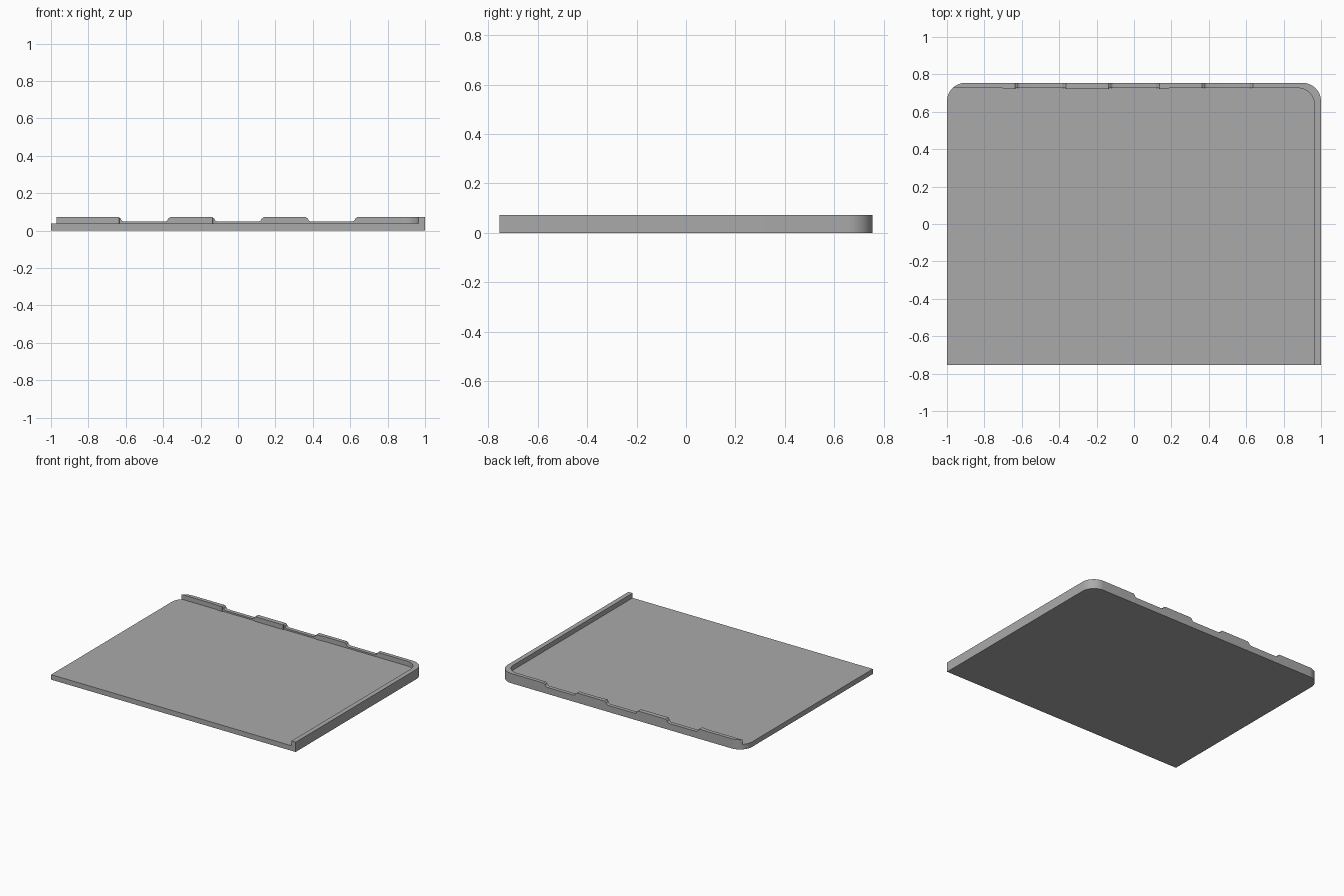
import bpy, bmesh, math

if "Cube" in bpy.data.objects:
    bpy.data.objects.remove(bpy.data.objects["Cube"])

W, D = 1.0, 0.755            # half width and half depth
FLOOR, RIM = 0.037, 0.072    # floor thickness and rim height
INNER_X, INNER_Y = 0.965, 0.727


def arc(cx, cy, r, start, end, n=14):
    return [(cx + r * math.cos(math.radians(start + (end - start) * i / n)),
             cy + r * math.sin(math.radians(start + (end - start) * i / n)))
            for i in range(n + 1)]


def prism(name, profile, low, high, along_y=False):
    """Extrude a flat profile along z, or an x-z profile along y."""
    bm = bmesh.new()
    put = (lambda p, h: (p[0], h, p[1])) if along_y else (lambda p, h: (p[0], p[1], h))
    face = bm.faces.new([bm.verts.new(put(p, low)) for p in profile])
    new = bmesh.ops.extrude_face_region(bm, geom=[face])['geom']
    shift = (0, high - low, 0) if along_y else (0, 0, high - low)
    bmesh.ops.translate(bm, vec=shift, verts=[v for v in new if isinstance(v, bmesh.types.BMVert)])
    bmesh.ops.recalc_face_normals(bm, faces=bm.faces)
    mesh = bpy.data.meshes.new(name)
    bm.to_mesh(mesh)
    bm.free()
    obj = bpy.data.objects.new(name, mesh)
    bpy.context.collection.objects.link(obj)
    return obj


def cut(target, cutter):
    cutter.hide_render = True
    mod = target.modifiers.new("cut", 'BOOLEAN')
    mod.operation, mod.solver, mod.object = 'DIFFERENCE', 'EXACT', cutter
    bpy.context.view_layer.objects.active = target
    bpy.ops.object.modifier_apply(modifier=mod.name)
    bpy.data.objects.remove(cutter)


# Tray body: square front corners, rounded back corners
R = 0.1
tray = prism("tray", [(-W, -D), (W, -D)] + arc(W - R, D - R, R, 0, 90)
             + arc(-W + R, D - R, R, 90, 180), 0, RIM)

# Recess leaves a rim on the right and back, slightly thicker at the tabs
lip = INNER_Y - 0.006
recess = ([(-1.2, -1), (INNER_X, -1)] + arc(INNER_X - 0.09, INNER_Y - 0.09, 0.09, 0, 90)
          + [(0.2, INNER_Y), (0.135, lip), (0.134, INNER_Y), (-0.134, INNER_Y),
             (-0.135, lip), (-0.365, lip), (-0.366, INNER_Y), (-0.634, INNER_Y),
             (-0.635, lip), (-0.72, INNER_Y), (-1.2, INNER_Y)])
cut(tray, prism("recess_cutter", recess, FLOOR, 0.2))

# Three notches with rounded lower corners in the back rim
half = [(0.137, 0.1), (0.137, RIM), (0.131, 0.067)] + arc(0.107, 0.068, 0.02, -10, -90, 6)
for x in (-0.5, 0, 0.5):
    notch = [(x + px, pz) for px, pz in half] + [(x - px, pz) for px, pz in reversed(half)]
    cut(tray, prism("notch_cutter", notch, 0.7, 0.8, along_y=True))

# Plain grey finish
grey = bpy.data.materials.new("grey")
grey.diffuse_color = (0.4, 0.4, 0.4, 1)
grey.use_nodes = True
grey.node_tree.nodes["Principled BSDF"].inputs["Base Color"].default_value = grey.diffuse_color
tray.data.materials.clear()
tray.data.materials.append(grey)
for p in tray.data.polygons:
    p.material_index = 0

bpy.context.view_layer.objects.active = tray
tray.select_set(True)
bpy.ops.object.shade_smooth_by_angle(angle=math.radians(30))
